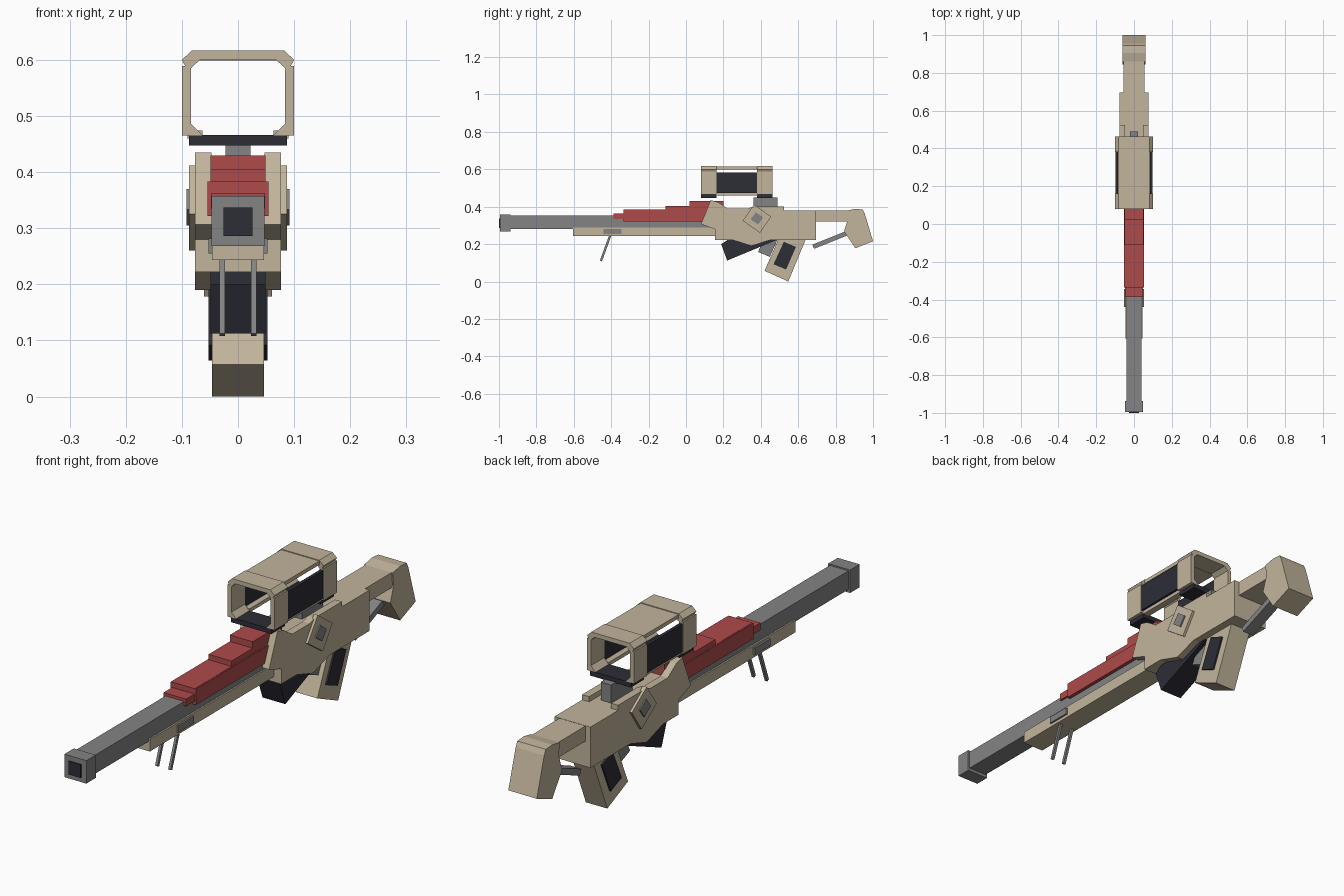
import bpy, bmesh
from math import atan2, hypot
from mathutils import Matrix, Vector

if "Cube" in bpy.data.objects:
    bpy.data.objects.remove(bpy.data.objects["Cube"])


def material(name, rgb):
    m = bpy.data.materials.new(name)
    m.use_nodes = True
    m.diffuse_color = (*rgb, 1)
    m.node_tree.nodes["Principled BSDF"].inputs["Base Color"].default_value = (*rgb, 1)
    return m


TAN = material("tan", (0.54, 0.46, 0.33))
RED = material("red", (0.43, 0.07, 0.07))
GREY = material("grey", (0.23, 0.23, 0.23))
DARK = material("dark", (0.026, 0.026, 0.037))


def finish(name, bm, mat):
    bmesh.ops.recalc_face_normals(bm, faces=bm.faces)
    me = bpy.data.meshes.new(name)
    bm.to_mesh(me)
    bm.free()
    me.materials.append(mat)
    ob = bpy.data.objects.new(name, me)
    bpy.context.collection.objects.link(ob)
    return ob


def prism(name, mat, start, offset):
    """Extrude one outline by an offset vector."""
    bm = bmesh.new()
    face = bm.faces.new([bm.verts.new(p) for p in start])
    res = bmesh.ops.extrude_face_region(bm, geom=[face])
    moved = [v for v in res["geom"] if isinstance(v, bmesh.types.BMVert)]
    bmesh.ops.translate(bm, verts=moved, vec=offset)
    return finish(name, bm, mat)


def side(name, mat, x0, x1, outline):
    """Side profile given as (y, z), extruded from x0 to x1."""
    return prism(name, mat, [(x0, y, z) for y, z in outline], (x1 - x0, 0, 0))


def front(name, mat, y0, y1, outline):
    """Front profile given as (x, z), extruded from y0 to y1."""
    return prism(name, mat, [(x, y0, z) for x, z in outline], (0, y1 - y0, 0))


def box(name, mat, x0, x1, y0, y1, z0, z1):
    return side(name, mat, x0, x1, [(y0, z0), (y1, z0), (y1, z1), (y0, z1)])


def bar(name, mat, x, width, a, b, thick):
    """Slanted square bar between two (y, z) points."""
    dy, dz = b[0] - a[0], b[1] - a[1]
    bm = bmesh.new()
    bmesh.ops.create_cube(bm, size=1)
    mid = Vector((x, (a[0] + b[0]) / 2, (a[1] + b[1]) / 2))
    bm.transform(Matrix.Translation(mid) @ Matrix.Rotation(atan2(dz, dy), 4, "X")
                 @ Matrix.Diagonal((width, hypot(dy, dz), thick, 1)))
    return finish(name, bm, mat)


# Barrel and muzzle
box("barrel", GREY, -0.04, 0.04, -0.95, 0.2, 0.28, 0.352)
box("muzzle", GREY, -0.047, 0.047, -0.995, -0.937, 0.268, 0.357)
box("bore_plate", DARK, -0.026, 0.026, -1.0, -0.994, 0.286, 0.337)

# Lower rail, bracket and bipod
box("lower_rail", TAN, -0.046, 0.046, -0.605, 0.2, 0.243, 0.29)
box("bipod_bracket", GREY, -0.053, 0.053, -0.44, -0.345, 0.255, 0.282)
for s, n in ((1, "left"), (-1, "right")):
    bar(n + "_bipod_leg", GREY, s * 0.028, 0.01, (-0.4, 0.26), (-0.455, 0.11), 0.012)

# Stepped red handguard
box("handguard_tip", RED, -0.048, 0.048, -0.387, -0.33, 0.335, 0.363)
side("handguard", RED, -0.049, 0.049,
     [(-0.335, 0.325), (0.2, 0.325), (0.2, 0.43), (0.02, 0.43), (0.02, 0.405),
      (-0.11, 0.405), (-0.11, 0.384), (-0.335, 0.384)])
box("handguard_band", RED, -0.054, 0.054, -0.335, 0.15, 0.322, 0.383)

# Receiver with raised cheek plates and diamond badges
box("receiver_core", TAN, -0.05, 0.05, 0.155, 0.695, 0.222, 0.38)
cheek = [(0.08, 0.307), (0.132, 0.435), (0.17, 0.425), (0.222, 0.39), (0.33, 0.39),
         (0.36, 0.4), (0.525, 0.4), (0.525, 0.38), (0.695, 0.38), (0.695, 0.222),
         (0.495, 0.222), (0.45, 0.222), (0.35, 0.19), (0.25, 0.222), (0.155, 0.222),
         (0.155, 0.28)]
for s, n in ((1, "left"), (-1, "right")):
    side(n + "_cheek_plate", TAN, s * 0.047, s * 0.077, cheek)
    side(n + "_diamond", TAN, s * 0.07, s * 0.087,
         [(0.364, 0.412), (0.455, 0.347), (0.396, 0.26), (0.303, 0.325)])
    side(n + "_diamond_inset", GREY, s * 0.085, s * 0.092,
         [(0.374, 0.37), (0.412, 0.342), (0.385, 0.305), (0.345, 0.333)])

# Optic: mount, two open rings, roof, side panels and base
box("optic_mount", GREY, -0.022, 0.022, 0.36, 0.49, 0.375, 0.45)
half = [(0.063, 0.465), (0.1, 0.465), (0.1, 0.589), (0.094, 0.589), (0.1, 0.6),
        (0.082, 0.617)]
inner = [(0.068, 0.6), (0.084, 0.585), (0.084, 0.486), (0.073, 0.475)]
ring = (half + [(-x, z) for x, z in reversed(half)]
        + [(-0.073, 0.475)] + [(-x, z) for x, z in reversed(inner[:3])]
        + inner)
for y0, y1, n in ((0.08, 0.162, "front"), (0.38, 0.462, "rear")):
    front(n + "_optic_ring", TAN, y0, y1, ring)
    box(n + "_optic_base", DARK, -0.087, 0.087, y0, y1, 0.447, 0.466)
box("optic_roof", TAN, -0.082, 0.082, 0.16, 0.382, 0.599, 0.614)
for s, n in ((1, "left"), (-1, "right")):
    box(n + "_optic_panel", DARK, s * 0.086, s * 0.099, 0.16, 0.382, 0.474, 0.582)
    box(n + "_optic_strip", TAN, s * 0.063, s * 0.09, 0.16, 0.382, 0.46, 0.474)

# Magazine, trigger block and grip
side("magazine", DARK, -0.049, 0.049,
     [(0.188, 0.2), (0.22, 0.112), (0.485, 0.222), (0.45, 0.24), (0.25, 0.24)])
side("trigger_block", GREY, -0.03, 0.03,
     [(0.385, 0.158), (0.448, 0.132), (0.495, 0.235), (0.42, 0.235)])
side("grip", TAN, -0.046, 0.046,
     [(0.42, 0.057), (0.547, 0.0), (0.64, 0.225), (0.6, 0.24), (0.5, 0.24)])
for s, n in ((1, "left"), (-1, "right")):
    side(n + "_grip_panel", DARK, s * 0.045, s * 0.053,
         [(0.468, 0.092), (0.535, 0.064), (0.588, 0.185), (0.523, 0.212)])

# Stock arm, shoulder pad and strut
box("stock_arm", TAN, -0.056, 0.056, 0.69, 0.9, 0.32, 0.379)
side("shoulder_pad", TAN, -0.061, 0.061,
     [(0.845, 0.268), (0.865, 0.33), (0.86, 0.379), (0.905, 0.388), (0.945, 0.385),
      (0.955, 0.365), (1.0, 0.215), (0.905, 0.178)])
bar("stock_strut", GREY, 0, 0.05, (0.68, 0.186), (0.88, 0.266), 0.024)
